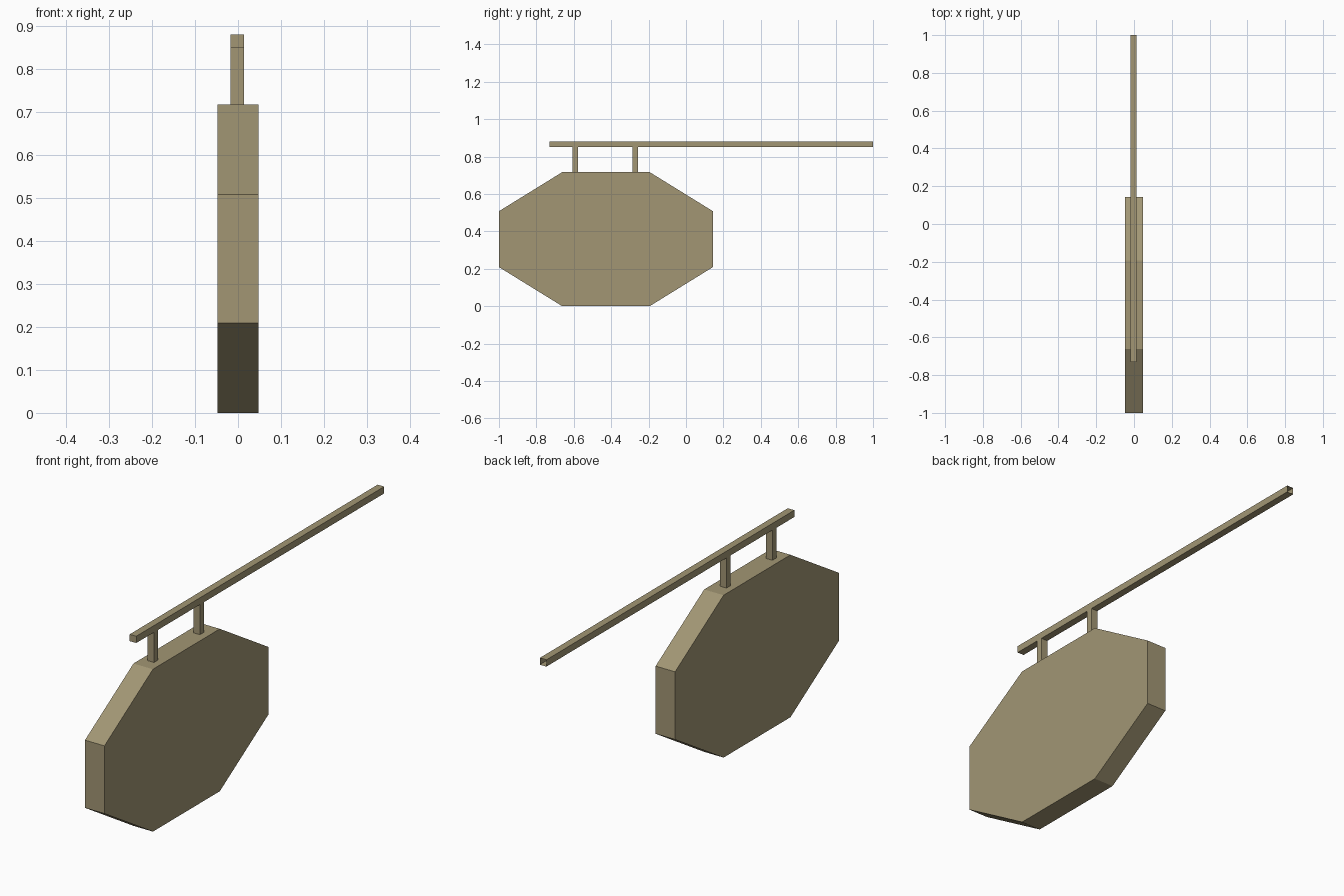
import bpy, bmesh

if "Cube" in bpy.data.objects:
    bpy.data.objects.remove(bpy.data.objects["Cube"])

# single khaki colour
mat = bpy.data.materials.new("weathered_khaki")
mat.diffuse_color = (0.36, 0.305, 0.175, 1)
mat.use_nodes = True
mat.node_tree.nodes["Principled BSDF"].inputs["Base Color"].default_value = mat.diffuse_color


def finish(name, bm):
    me = bpy.data.meshes.new(name)
    bm.to_mesh(me)
    bm.free()
    me.materials.append(mat)
    ob = bpy.data.objects.new(name, me)
    bpy.context.collection.objects.link(ob)
    return ob


def box(name, lo, hi, open_dirs=()):
    """Box between two corners; open_dirs lists (axis, sign) of faces left off."""
    bm = bmesh.new()
    bmesh.ops.create_cube(bm, size=1)
    bm.normal_update()
    gone = [f for f in bm.faces if any(f.normal[a] * s > 0.9 for a, s in open_dirs)]
    bmesh.ops.delete(bm, geom=gone, context='FACES')
    for v in bm.verts:
        for i in range(3):
            v.co[i] = hi[i] if v.co[i] > 0 else lo[i]
    return finish(name, bm)


# octagonal sign board: mirrored profile in y/z, extruded along x
cy, cz, hx = -0.428, 0.3585, 0.0475
quarter = [(0.572, 0.1495), (0.2335, 0.3585)]
profile = (quarter + [(-y, z) for y, z in reversed(quarter)]
           + [(-y, -z) for y, z in quarter] + [(y, -z) for y, z in reversed(quarter)])
bm = bmesh.new()
face = bm.faces.new([bm.verts.new((-hx, cy + y, cz + z)) for y, z in profile])
ext = bmesh.ops.extrude_face_region(bm, geom=[face], use_keep_orig=True)
for v in [g for g in ext["geom"] if isinstance(g, bmesh.types.BMVert)]:
    v.co.x = hx
bmesh.ops.recalc_face_normals(bm, faces=bm.faces)
finish("sign_board", bm)

# bracket bar, open at the wall end
x0, x1 = -0.018, 0.014
box("bracket_bar", (x0, -0.73, 0.85), (x1, 1.0, 0.88), [(1, 1)])

# two hangers, open where they meet the bar and the board
for i, y in enumerate((-0.592, -0.271)):
    box(f"hanger_{i + 1}", (x0, y - 0.0145, 0.717), (x1, y + 0.0145, 0.85), [(2, 1), (2, -1)])
